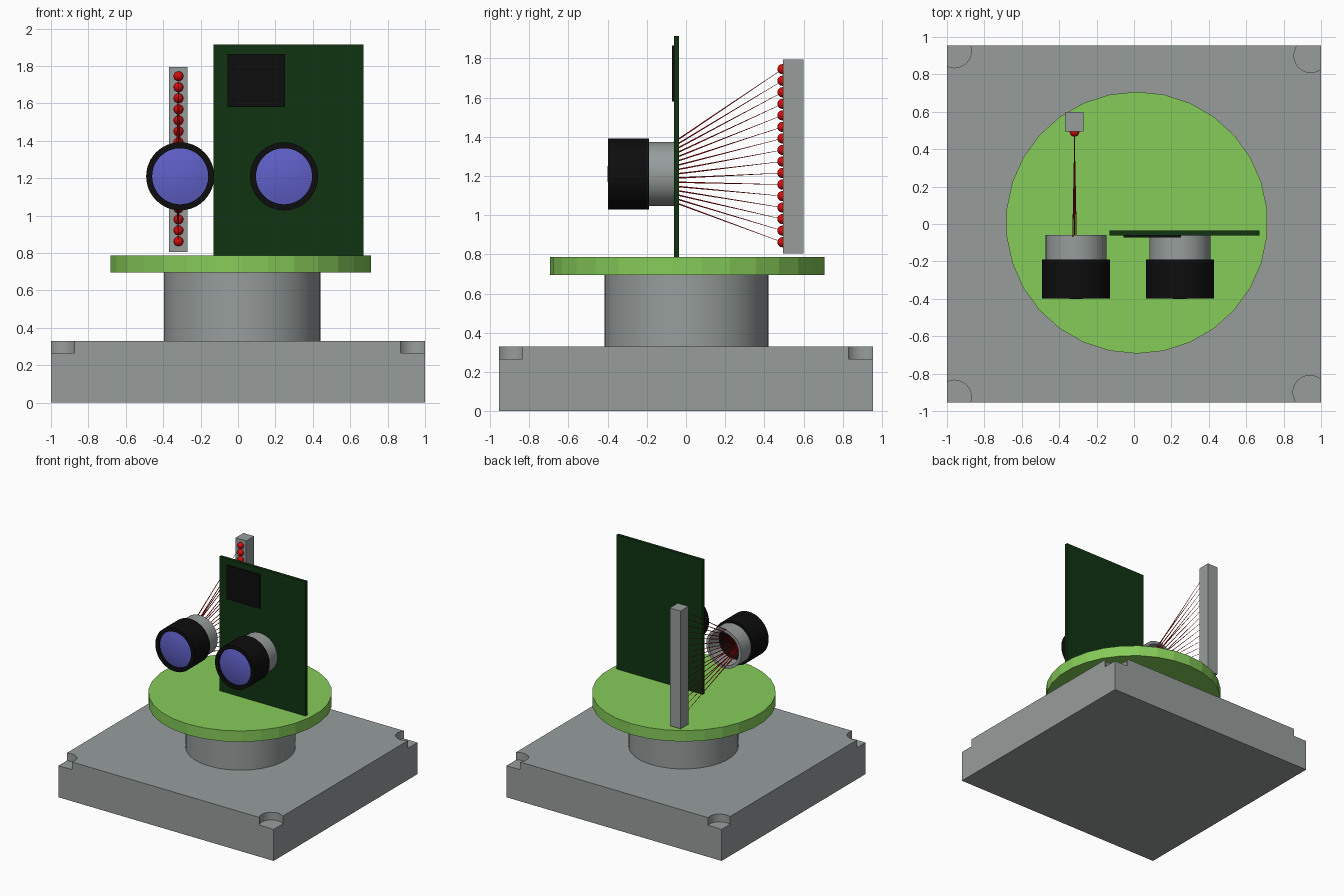
import bpy, bmesh, math
from mathutils import Vector, Matrix

if "Cube" in bpy.data.objects:
    bpy.data.objects.remove(bpy.data.objects["Cube"])


def material(name, rgb):
    m = bpy.data.materials.new(name)
    m.diffuse_color = (*rgb, 1)
    m.use_nodes = True
    m.node_tree.nodes["Principled BSDF"].inputs["Base Color"].default_value = m.diffuse_color
    return m


GREY = material("metal grey", (0.31, 0.34, 0.335))
GREEN = material("light green", (0.24, 0.60, 0.10))
BOARD = material("dark green", (0.005, 0.033, 0.006))
BLACK = material("black", (0.004, 0.004, 0.004))
BLUE = material("lens blue", (0.115, 0.115, 0.58))
RED = material("red", (0.65, 0.004, 0.004))


def finish(name, bm, mat, smooth=False):
    bmesh.ops.remove_doubles(bm, verts=bm.verts, dist=1e-5)
    bmesh.ops.recalc_face_normals(bm, faces=bm.faces)
    me = bpy.data.meshes.new(name)
    bm.to_mesh(me)
    bm.free()
    me.materials.append(mat)
    ob = bpy.data.objects.new(name, me)
    bpy.context.collection.objects.link(ob)
    if smooth:
        bpy.ops.object.select_all(action='DESELECT')
        ob.select_set(True)
        bpy.context.view_layer.objects.active = ob
        bpy.ops.object.shade_smooth_by_angle(angle=math.radians(30))
    return ob


def box(name, x, y, z, mat):
    bm = bmesh.new()
    bmesh.ops.create_cube(bm, size=1)
    for v in bm.verts:
        v.co = [lo + (c + 0.5) * (hi - lo) for c, (lo, hi) in zip(v.co, (x, y, z))]
    return finish(name, bm, mat)


def revolve(name, profile, center, mat, axis='Z', sides=48, smooth=True, closed=False):
    """Spin (radius, height) points about an axis; vertex lies on the +y / +z side."""
    bm = bmesh.new()
    rings = []
    for i in range(sides):
        a = 2 * math.pi * i / sides
        ring = []
        for r, h in profile:
            u, w = r * math.sin(a), r * math.cos(a)
            p = (u, w, h) if axis == 'Z' else (u, h, w)
            ring.append(bm.verts.new(Vector(center) + Vector(p)))
        rings.append(ring)
    n = len(profile)
    for i in range(sides):
        a, b = rings[i], rings[(i + 1) % sides]
        for j in range(n if closed else n - 1):
            k = (j + 1) % n
            quad = [a[j], a[k], b[k], b[j]]
            if profile[j][0] == 0:
                quad = [a[j], a[k], b[k]]
            elif profile[k][0] == 0:
                quad = [a[j], a[k], b[j]]
            bm.faces.new(quad)
    return finish(name, bm, mat, smooth)


def disc(name, r, z0, z1, center, mat, sides=48, smooth=True):
    return revolve(name, [(0, z0), (r, z0), (r, z1), (0, z1)], center, mat,
                   sides=sides, smooth=smooth)


# Base plate with round pockets at its corners
base = box("base_plate", (-1, 1), (-0.955, 0.955), (0, 0.33), GREY)
for x, y in ((-0.96, 0.925), (0.945, 0.90), (-0.96, -0.925), (0.94, -0.90)):
    cutter = disc("pocket_cutter", 0.09, 0.265, 0.45, (x, y, 0), GREY, 30)
    cutter.hide_render = True
    cutter.hide_viewport = True
    mod = base.modifiers.new("pocket", 'BOOLEAN')
    mod.operation = 'DIFFERENCE'
    mod.solver = 'EXACT'
    mod.object = cutter

# Pedestal and turntable
disc("pedestal", 0.418, 0.33, 0.695, (0.022, 0.002, 0), GREY, 60)
disc("turntable", 0.70, 0.695, 0.787, (0.015, 0.007, 0), GREEN, 30, False)

# Circuit board and chip
box("circuit_board", (-0.13, 0.67), (-0.061, -0.036), (0.785, 1.915), BOARD)
box("chip", (-0.055, 0.25), (-0.072, -0.061), (1.58, 1.865), BLACK)

# Two lens barrels: hollow mount, black housing, domed glass
for side, x in (("left", -0.309), ("right", 0.246)):
    c = (x, 0, 1.21)
    revolve(side + "_lens_mount", [(0.163, -0.19), (0.163, -0.06), (0.138, -0.06), (0.138, -0.19)],
            c, GREY, 'Y', closed=True)
    revolve(side + "_lens_housing",
            [(0, -0.365), (0.15, -0.365), (0.15, -0.397), (0.182, -0.397), (0.182, -0.19),
             (0.138, -0.19), (0.138, -0.31), (0, -0.31)], c, BLACK, 'Y')
    dome = [(0.15 * t / 6, -0.401 + 0.02 * (t / 6) ** 2) for t in range(7)]
    revolve(side + "_lens_glass", dome + [(0.15, -0.365), (0, -0.365)], c, BLUE, 'Y')

# Light bar
box("light_bar", (-0.37, -0.27), (0.495, 0.60), (0.805, 1.795), GREY)

# Row of red lamps, each with a thin ray converging into the left lens
COUNT = 16
lamps, rays = bmesh.new(), bmesh.new()
focus = Vector((-0.318, -0.355, 1.175))
for i in range(COUNT):
    z = 0.862 + i * (1.745 - 0.862) / (COUNT - 1)
    lamp = Vector((-0.318, 0.492, z))
    bmesh.ops.create_uvsphere(lamps, u_segments=16, v_segments=10, radius=0.026,
                              matrix=Matrix.Translation(lamp))
    end = lamp.lerp(focus, 0.93) + Vector((0.012 * (i % 3 - 1), 0, 0))
    d = end - lamp
    rot = d.to_track_quat('Z', 'Y').to_matrix().to_4x4()
    bmesh.ops.create_cone(rays, cap_ends=True, segments=6, radius1=0.001, radius2=0.005,
                          depth=d.length, matrix=Matrix.Translation((lamp + end) / 2) @ rot)
finish("lamps", lamps, RED, True)
finish("light_rays", rays, RED)
